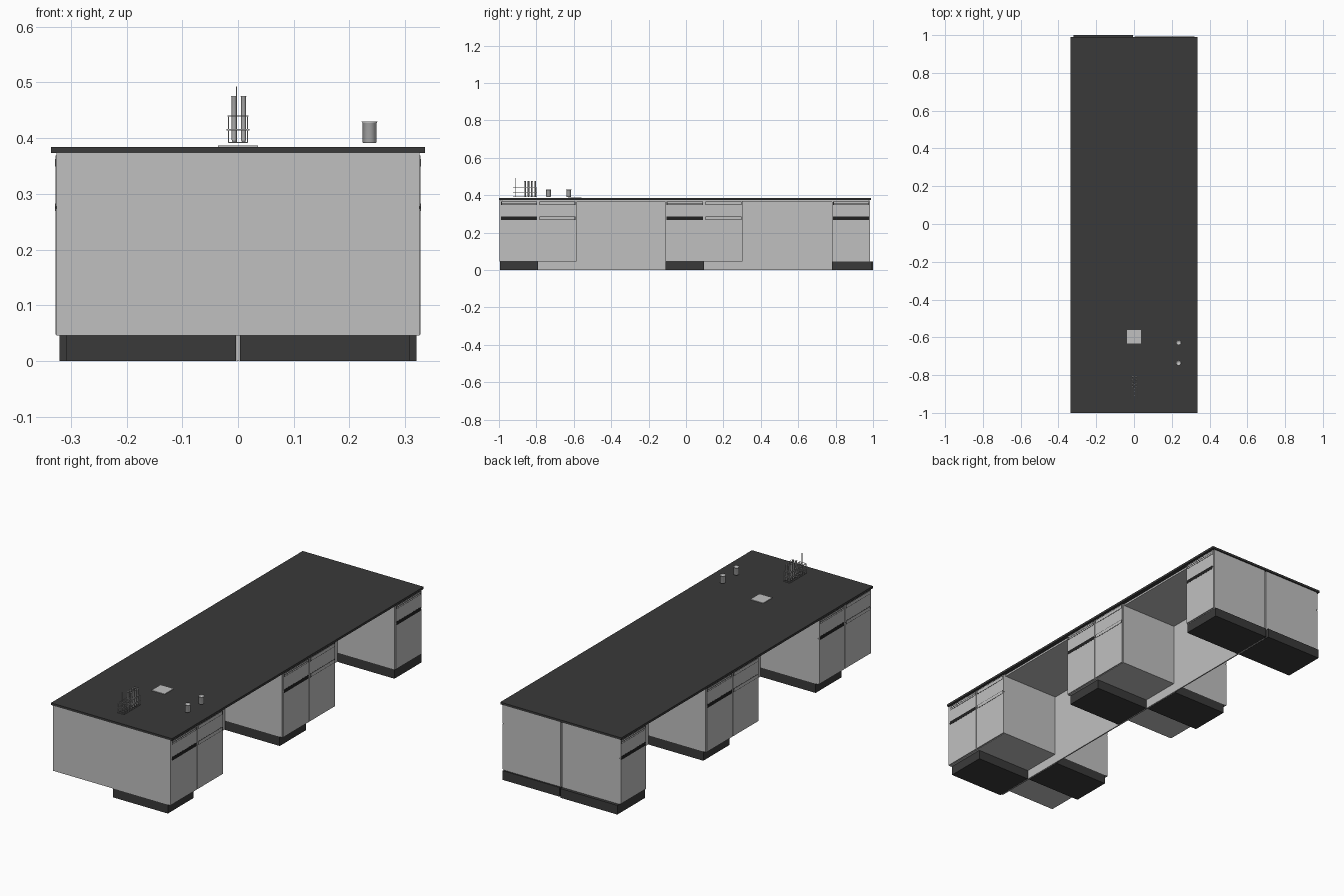
import bpy, bmesh
from mathutils import Matrix, Vector

cube = bpy.data.objects.get("Cube")
if cube:
    bpy.data.objects.remove(cube, do_unlink=True)


def material(name, value):
    m = bpy.data.materials.new(name)
    m.use_nodes = True
    colour = (value, value, value, 1)
    m.diffuse_color = colour
    m.node_tree.nodes["Principled BSDF"].inputs["Base Color"].default_value = colour
    return m


LIGHT = material("light grey laminate", 0.53)
DARK = material("charcoal worktop", 0.042)
SHADOW = material("black recess", 0.015)


def finish(name, bm, mat):
    bmesh.ops.recalc_face_normals(bm, faces=bm.faces)
    mesh = bpy.data.meshes.new(name)
    bm.to_mesh(mesh)
    bm.free()
    mesh.materials.append(mat)
    ob = bpy.data.objects.new(name, mesh)
    bpy.context.collection.objects.link(ob)
    return ob


def add_box(bm, x, y, z):
    size = Vector((abs(x[1] - x[0]), y[1] - y[0], z[1] - z[0]))
    mid = Vector((sum(x), sum(y), sum(z))) / 2
    bmesh.ops.create_cube(bm, size=1, matrix=Matrix.Translation(mid) @ Matrix.Diagonal(size).to_4x4())


def box(name, x, y, z, mat):
    bm = bmesh.new()
    add_box(bm, x, y, z)
    return finish(name, bm, mat)


def lathe(name, profile, centre, mat, sides=16):
    # Spin an (r, z) outline around a vertical axis
    bm = bmesh.new()
    verts = [bm.verts.new((r, 0, z)) for r, z in profile]
    edges = [bm.edges.new(pair) for pair in zip(verts, verts[1:])]
    bmesh.ops.spin(bm, geom=verts + edges, axis=(0, 0, 1), cent=(0, 0, 0),
                   steps=sides, angle=6.283185)
    bmesh.ops.remove_doubles(bm, verts=bm.verts, dist=0.0001)
    ob = finish(name, bm, mat)
    ob.location = centre
    for p in ob.data.polygons:
        p.use_smooth = True
    return ob


# Worktop with its supporting deck and the central divider
TOP = 0.384
box("worktop", (-0.335, 0.335), (-1, 0.99), (0.373, TOP), DARK)
box("worktop_deck", (-0.315, 0.315), (-0.985, 0.975), (0.364, 0.373), LIGHT)
box("centre_divider", (-0.003, 0.003), (-0.985, 0.97), (0, 0.364), LIGHT)


def column_front(side, label, y0, y1, dark_pull):
    # Door, drawer and two recessed pulls on one column
    def x(a, b):
        return side * a, side * b
    y = (y0 + 0.002, y1 - 0.002)
    box(label + "_door", x(0.321, 0.327), y, (0.048, 0.274), LIGHT)
    box(label + "_drawer", x(0.321, 0.327), y, (0.277, 0.369), LIGHT)
    for part, z in (("door", 0.276), ("drawer", 0.356)):
        pull = (y0 + 0.007, y1 - 0.007)
        box(f"{label}_{part}_pull_recess", x(0.326, 0.3275), pull, (z - 0.009, z + 0.009), SHADOW)
        if dark_pull and part == "door":
            continue
        lip = (pull[0] + 0.003, pull[1] - 0.003)
        if dark_pull:
            box(f"{label}_{part}_pull", x(0.326, 0.328), lip, (z - 0.007, z - 0.001), LIGHT)
            box(f"{label}_{part}_pull_top", x(0.326, 0.328), lip, (z + 0.002, z + 0.007), LIGHT)
        else:
            box(f"{label}_{part}_pull", x(0.326, 0.328), lip, (z - 0.007, z + 0.007), LIGHT)


# Cabinets on both long sides; each plinth sits under one column only
STATIONS = {"front": (-0.995, -0.79, -0.585), "middle": (-0.11, 0.097, 0.303),
            "rear": (0.78, 0.985)}
for side, hand in ((1, "left"), (-1, "right")):
    for station, cuts in STATIONS.items():
        label = f"{station}_{hand}"
        box(label + "_carcass", (side * 0.004, side * 0.321), (cuts[0], cuts[-1]), (0.046, 0.372), LIGHT)
        columns = list(zip(cuts, cuts[1:]))
        based = columns[0] if side > 0 else columns[-1]
        for i, (y0, y1) in enumerate(columns):
            column_front(side, f"{label}_column_{i + 1}", y0, y1, (y0, y1) == based)
        reach = 0
        if station == "rear":
            reach = 0.008 if side > 0 else 0.015
        outer = 0.32 if station == "rear" else 0.308
        box(label + "_plinth", (side * 0.004, side * outer),
            (based[0], based[1] + reach), (0, 0.046), DARK)

# One wide panel closes the front end
box("front_end_panel", (-0.326, 0.326), (-0.998, -0.993), (0.046, 0.373), LIGHT)

# Flat plate on the worktop
box("bench_plate", (-0.036, 0.036), (-0.632, -0.56), (TOP, 0.387), LIGHT)

# Open beakers with a flared rim
BEAKER = [(0, 0), (0.011, 0), (0.0125, 0.002), (0.0125, 0.036), (0.015, 0.039),
          (0.0115, 0.037), (0.0115, 0.003), (0, 0.002)]
for i, y in enumerate((-0.735, -0.627)):
    lathe(f"beaker_{i + 1}", BEAKER, (0.236, y, 0.391), LIGHT, 20)

# Test tubes in two rows
TUBE = [(0, 0), (0.003, 0.001), (0.0045, 0.005), (0.0045, 0.082), (0.006, 0.084),
        (0.0037, 0.083), (0.0037, 0.006), (0, 0.003)]
for row, x in enumerate((-0.007, 0.01)):
    for i in range(4):
        lathe(f"test_tube_{row + 1}_{i + 1}", TUBE, (x, -0.86 + i * 0.018, 0.392), LIGHT, 12)

# Wire rack: three levels of rails and rungs, corner posts, and a tall rod
bm = bmesh.new()
W = 0.001
ENDS = (-0.925, -0.797)
for z, half in ((0.392, 0.017), (0.415, 0.02), (0.44, 0.018)):
    level = (z - W, z + W)
    for x in (-half, 0.0015, half):
        add_box(bm, (x - W, x + W), ENDS, level)
    for i in range(8):
        y = ENDS[0] + i * (ENDS[1] - ENDS[0]) / 7
        add_box(bm, (-half, half), (y - W, y + W), level)
for x in (-0.017, 0.017):
    for y in ENDS:
        add_box(bm, (x - W, x + W), (y - W, y + W), (0.391, 0.441))
add_box(bm, (-0.004, -0.002), (-0.914, -0.912), (0.391, 0.493))
finish("test_tube_rack", bm, LIGHT)
